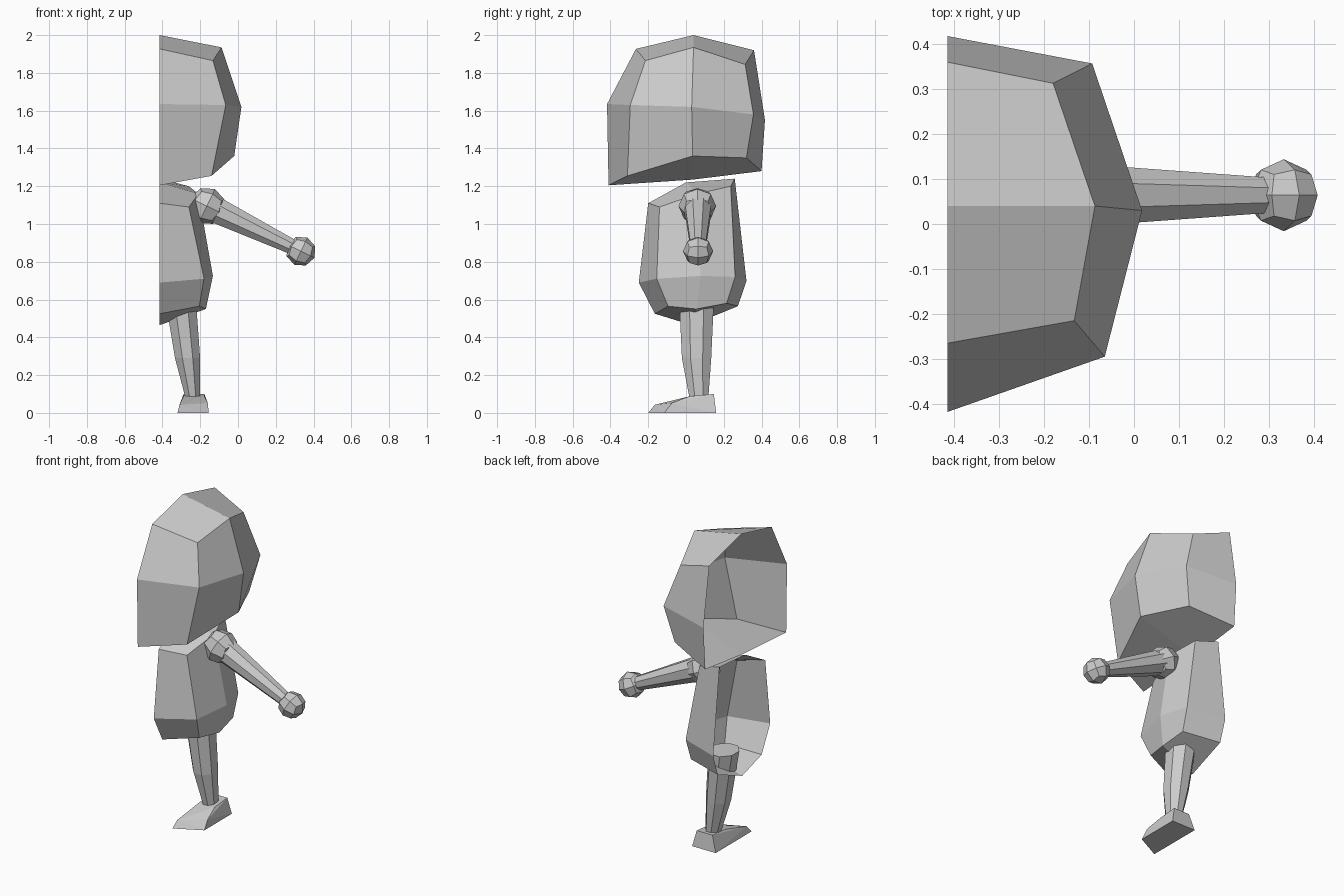
import bpy, bmesh
from math import cos, sin, pi
from mathutils import Vector, Matrix

if "Cube" in bpy.data.objects:
    bpy.data.objects.remove(bpy.data.objects["Cube"])

CUT = -0.415          # open mirror plane of the half figure


def finish(name, bm):
    bmesh.ops.recalc_face_normals(bm, faces=bm.faces[:])
    me = bpy.data.meshes.new(name)
    bm.to_mesh(me)
    bm.free()
    ob = bpy.data.objects.new(name, me)
    bpy.context.collection.objects.link(ob)
    return ob


def half_block(name, ring, side):
    """Half of a 2x2x2 block, open at the cut: 8 centre points (y, z), 3x3 side points."""
    bm = bmesh.new()
    r = [bm.verts.new((CUT, y, z)) for y, z in ring]
    s = [bm.verts.new(p) for p in side]
    rim = [s[i] for i in (0, 3, 6, 7, 8, 5, 2, 1)]
    for i in range(8):
        j = (i + 1) % 8
        bm.faces.new((r[i], r[j], rim[j], rim[i]))
    for i in (0, 1, 3, 4):
        bm.faces.new((s[i], s[i + 1], s[i + 4], s[i + 3]))
    return finish(name, bm)


def limb(name, sections, axis, n=8):
    """Tapered n-sided limb through (centre, radius across, radius deep)."""
    bm = bmesh.new()
    rot = Vector(axis).to_track_quat('Z', 'Y')
    rings = []
    for c, rx, ry in sections:
        angles = [2 * pi * (i + 0.5) / n for i in range(n)]
        rings.append([bm.verts.new(Vector(c) + rot @ Vector((rx * cos(a), ry * sin(a), 0)))
                      for a in angles])
    for a, b in zip(rings, rings[1:]):
        for i in range(n):
            j = (i + 1) % n
            bm.faces.new((a[i], a[j], b[j], b[i]))
    bm.faces.new(rings[0])
    bm.faces.new(rings[-1])
    return finish(name, bm)


def ball(name, centre, radius, tilt):
    """Cube divided once and rounded to a 24-face ball."""
    bm = bmesh.new()
    bmesh.ops.create_cube(bm, size=2)
    bmesh.ops.subdivide_edges(bm, edges=bm.edges[:], cuts=1, use_grid_fill=True)
    for v in bm.verts:
        v.co = v.co.normalized() * radius
    bm.transform(Matrix.Translation(centre) @ Matrix.Rotation(tilt, 4, 'Y'))
    return finish(name, bm)


# Head: ring runs front bottom -> top -> back -> underside
half_block("head",
           [(-.41, 1.205), (-.418, 1.635), (-.265, 1.927), (.04, 2.0),
            (.36, 1.92), (.418, 1.55), (.40, 1.28), (.035, 1.235)],
           [(-.14, -.31, 1.255), (-.02, .035, 1.36), (-.145, .32, 1.35),
            (-.065, -.295, 1.63), (.018, .03, 1.62), (-.093, .357, 1.58),
            (-.133, -.215, 1.865), (-.087, .04, 1.935), (-.18, .313, 1.845)])

# Torso
half_block("torso",
           [(-.165, .525), (-.25, .69), (-.20, 1.11), (.0, 1.22),
            (.258, 1.24), (.32, .70), (.275, .565), (.03, .465)],
           [(-.205, -.095, .565), (-.17, .055, .55), (-.185, .215, .58),
            (-.18, -.155, .71), (-.133, .077, .725), (-.18, .26, .72),
            (-.26, -.14, 1.09), (-.21, .06, 1.16), (-.26, .237, 1.20)])

# Arm with shoulder and hand
tilt = 0.45
ball("shoulder", (-.165, .06, 1.095), .10, tilt)
limb("arm", [((-.15, .064, 1.09), .077, .077), ((.30, .064, .873), .042, .042)],
     (.45, 0, -.217))
ball("hand", (.333, .064, .856), .08, tilt)

# Leg
limb("leg", [((-.305, .056, .61), .088, .10), ((-.267, .056, .29), .072, .084),
             ((-.24, .068, .085), .043, .055)], (0, 0, 1))

# Foot: sole, toe edge and ankle corners wrapped in a hull
bm = bmesh.new()
for p in [(-.32, -.2, 0), (-.155, -.115, 0), (-.32, .16, 0), (-.155, .16, 0),
          (-.31, -.165, .043), (-.16, -.075, .052),
          (-.288, .02, .088), (-.178, .02, .088), (-.288, .147, .1), (-.178, .147, .1)]:
    bm.verts.new(p)
bmesh.ops.convex_hull(bm, input=bm.verts[:])
bmesh.ops.dissolve_limit(bm, angle_limit=0.06, verts=bm.verts[:], edges=bm.edges[:])
finish("foot", bm)
